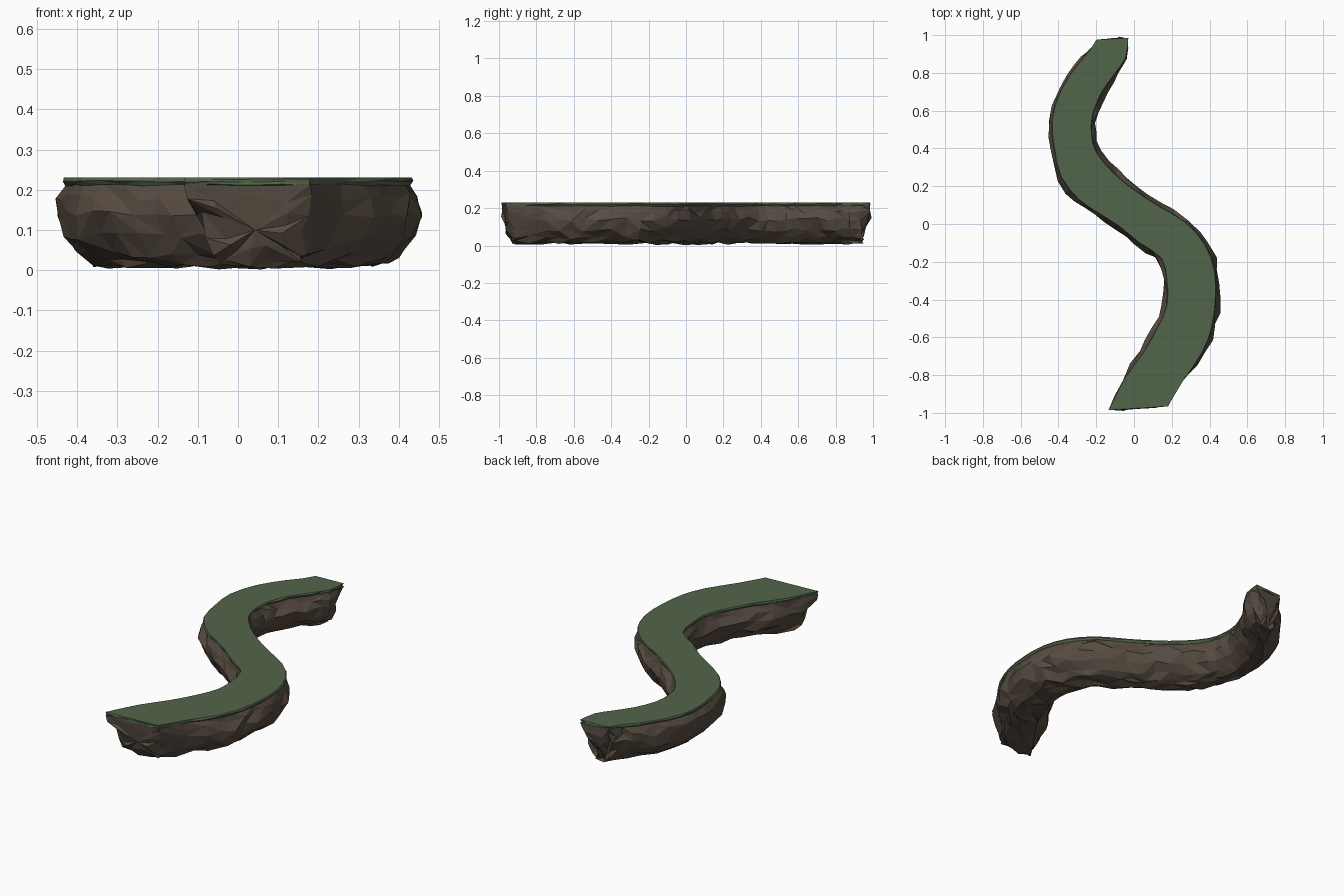
import bpy, bmesh, random
from mathutils import Vector

random.seed(4)
if "Cube" in bpy.data.objects:
    bpy.data.objects.remove(bpy.data.objects["Cube"])


def material(name, rgb):
    m = bpy.data.materials.new(name)
    m.use_nodes = True
    m.diffuse_color = (*rgb, 1)
    bsdf = m.node_tree.nodes["Principled BSDF"]
    bsdf.inputs["Base Color"].default_value = (*rgb, 1)
    bsdf.inputs["Roughness"].default_value = 0.9
    return m


grass_mat = material("moss green", (0.084, 0.129, 0.068))
rock_mat = material("brown rock", (0.095, 0.071, 0.053))

# Edges of the winding path, front to back
left = [(-.135, -.985), (-.05, -.82), (.05, -.68), (.12, -.56), (.175, -.43), (.175, -.3),
        (.145, -.18), (.03, -.1), (-.08, -.01), (-.19, .06), (-.29, .13), (-.385, .25),
        (-.42, .4), (-.433, .55), (-.385, .71), (-.3, .84), (-.24, .91), (-.2, .975)]
right = [(.18, -.965), (.26, -.83), (.36, -.68), (.41, -.55), (.43, -.4), (.425, -.25),
         (.375, -.11), (.27, .01), (.12, .1), (0, .18), (-.11, .27), (-.2, .38),
         (-.225, .47), (-.22, .58), (-.17, .7), (-.1, .8), (-.045, .88), (-.03, .985)]


def refine(points):
    """Insert a smooth midpoint between each pair of points."""
    p = [Vector(q) for q in points]
    out = [p[0]]
    for i in range(len(p) - 1):
        a, d = p[max(i - 1, 0)], p[min(i + 2, len(p) - 1)]
        out += [(p[i] + p[i + 1]) * 0.5625 - (a + d) * 0.0625, p[i + 1]]
    return out


L, R = refine(left), refine(right)
N = len(L)


def wobble(k):
    return random.uniform(-k, k)


def loft(name, half, middle, mat, jitter, slant):
    """Sweep a section of (outward offset, height) rows along the path."""
    section = [(0, o, z) for o, z in half] + middle + [(1, o, z) for o, z in reversed(half)]
    n = len(section)
    top = half[0][1]
    bm = bmesh.new()
    rings = []
    for i in range(N):
        across = (R[i] - L[i]).normalized()
        a, b = max(i - 1, 0), min(i + 1, N - 1)
        along = (L[b] + R[b] - L[a] - R[a]).normalized()
        end = -1 if i == 0 else 1 if i == N - 1 else 0
        # Bulging sides turn into straight undercut sides near the ends
        w = max(0, 1 - min(i, N - 1 - i) / 5) ** 2
        ring = []
        for t, o, z in section:
            inset = (z - top) * slant
            p = L[i].lerp(R[i], t)
            p += across * (2 * t - 1) * (o * (1 - w) + inset * w if t in (0, 1) else 0)
            p += along * end * inset
            k = jitter if z < top else 0
            p += Vector((wobble(k), wobble(k)))
            ring.append(bm.verts.new((p.x, p.y, z + wobble(k))))
        rings.append(ring)

    # Faceted skin with randomly turned diagonals
    def skin(r, s):
        for j in range(n):
            k = (j + 1) % n
            q = [r[j], r[k], s[k], s[j]]
            if random.random() < 0.5:
                q = q[1:] + q[:1]
            bm.faces.new(q[:3])
            bm.faces.new((q[0], q[2], q[3]))

    for r, s in zip(rings, rings[1:]):
        skin(r, s)

    # End caps: a smaller, slightly bulging ring closed by a fan
    for ring, d in ((rings[0], -1), (rings[-1], 1)):
        c = sum((v.co for v in ring), Vector()) / n
        push = Vector((0, d * jitter * 1.6, 0))
        inner = []
        for v in ring:
            shake = Vector((0, wobble(jitter), wobble(jitter)))
            inner.append(bm.verts.new(v.co.lerp(c, 0.42) + push + shake))
        skin(ring, inner)
        hub = bm.verts.new(c + push)
        for j in range(n):
            bm.faces.new((hub, inner[j], inner[(j + 1) % n]))

    bmesh.ops.recalc_face_normals(bm, faces=bm.faces[:])
    mesh = bpy.data.meshes.new(name)
    bm.to_mesh(mesh)
    bm.free()
    mesh.materials.append(mat)
    bpy.context.collection.objects.link(bpy.data.objects.new(name, mesh))


# Rugged rock body
loft("rock_base",
     [(-.006, .214), (.012, .18), (.024, .14), (.004, .085), (-.032, .042), (-.068, .019)],
     [(.4, 0, .013), (.6, 0, .013)], rock_mat, .011, .32)
# Thin grass cap with a slightly uneven lip
loft("grass_top", [(0, .23), (.004, .222), (-.004, .211)],
     [(.5, 0, .211)], grass_mat, .003, .2)
